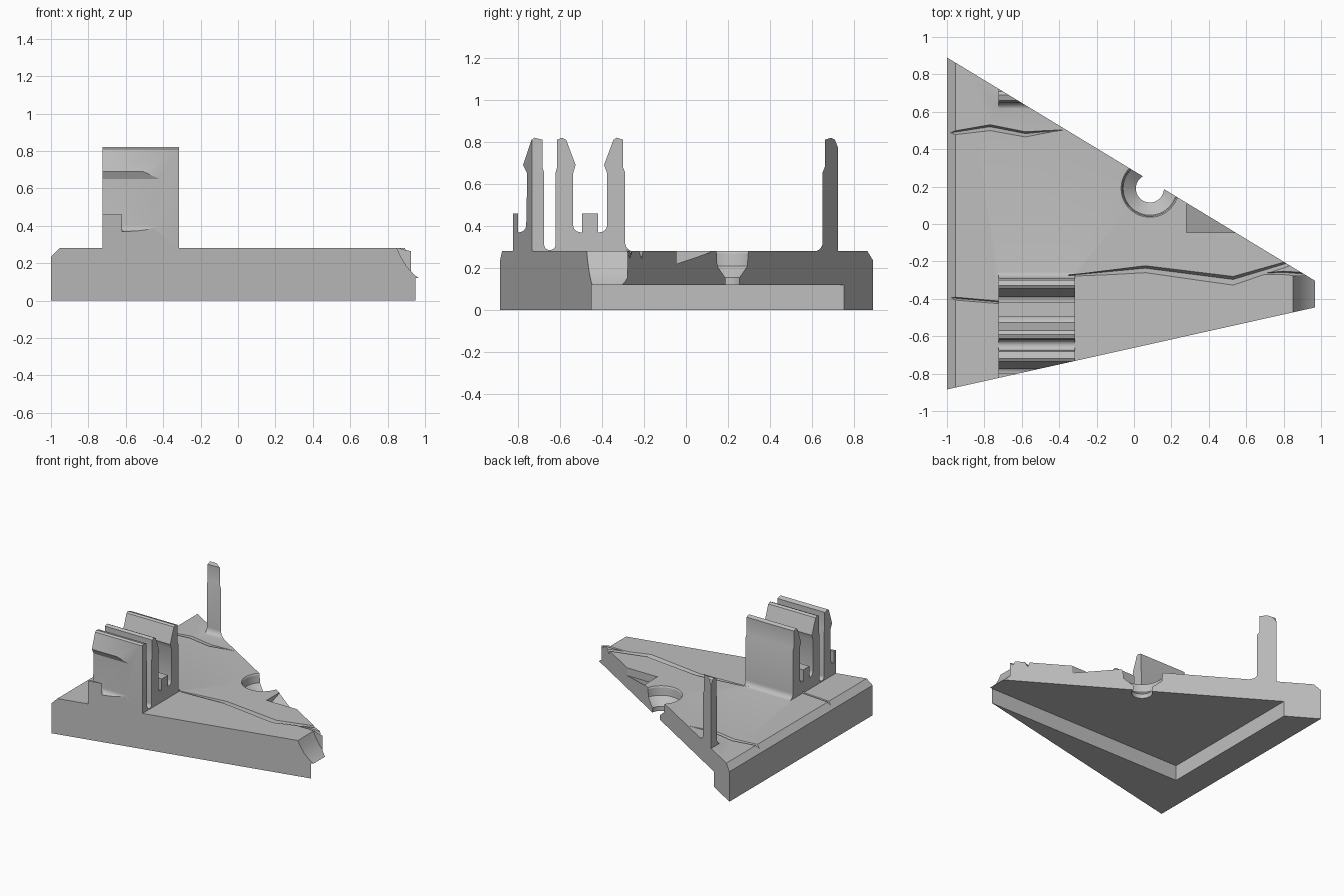
import bpy, bmesh, math

cube = bpy.data.objects.get("Cube")
if cube:
    bpy.data.objects.remove(cube, do_unlink=True)

TOP = 0.28

grey = bpy.data.materials.new("plain_grey")
grey.use_nodes = True
grey.diffuse_color = (0.52, 0.52, 0.52, 1)
grey.node_tree.nodes["Principled BSDF"].inputs["Base Color"].default_value = (0.52, 0.52, 0.52, 1)


def loft(name, rings):
    """Closed solid through a list of equal-length 3D rings."""
    bm = bmesh.new()
    vr = [[bm.verts.new(p) for p in ring] for ring in rings]
    n = len(vr[0])
    bm.faces.new(vr[0])
    bm.faces.new(vr[-1])
    for a, b in zip(vr, vr[1:]):
        for i in range(n):
            j = (i + 1) % n
            bm.faces.new((a[i], a[j], b[j], b[i]))
    bmesh.ops.recalc_face_normals(bm, faces=bm.faces)
    me = bpy.data.meshes.new(name)
    bm.to_mesh(me)
    bm.free()
    ob = bpy.data.objects.new(name, me)
    bpy.context.collection.objects.link(ob)
    me.materials.append(grey)
    return ob


def prism(name, profile, axis, lo, hi):
    """Extrude a 2D profile along x, y or z."""
    def place(p, t):
        return {"x": (t, p[0], p[1]), "y": (p[0], t, p[1]), "z": (p[0], p[1], t)}[axis]
    return loft(name, [[place(p, t) for p in profile] for t in (lo, hi)])


def combine(target, tool, op):
    mod = target.modifiers.new(op, "BOOLEAN")
    mod.operation = op
    mod.solver = "EXACT"
    mod.object = tool
    bpy.context.view_layer.objects.active = target
    bpy.ops.object.modifier_apply(modifier=mod.name)
    bpy.data.objects.remove(tool, do_unlink=True)


def arc(cy, cz, r, a0, a1, n=6):
    return [(cy + r * math.cos(math.radians(a0 + (a1 - a0) * i / n)),
             cz + r * math.sin(math.radians(a0 + (a1 - a0) * i / n))) for i in range(n + 1)]


# Slab with one chamfered edge, oversize until trimmed
body = prism("clip_plate", [(-1, 0), (1.2, 0), (1.2, TOP), (-0.955, TOP), (-1, 0.235)], "y", -1.2, 1.2)

# Snap clip bank: two ledges and three hooked fingers
bank = [(-0.95, 0.2), (-0.95, 0.46), (-0.8, 0.46), (-0.8, 0.37)]
bank += arc(-0.795, 0.405, 0.035, -90, 0)
bank += [(-0.755, 0.65), (-0.775, 0.69), (-0.735, 0.81), (-0.72, 0.82), (-0.683, 0.81), (-0.683, 0.68), (-0.675, 0.655)]
bank += arc(-0.6475, 0.313, 0.0275, 180, 360, 10)
bank += [(-0.62, 0.655), (-0.613, 0.68), (-0.613, 0.81), (-0.59, 0.82), (-0.57, 0.81), (-0.525, 0.69), (-0.537, 0.65)]
bank += arc(-0.502, 0.405, 0.035, 180, 270)
bank += [(-0.495, 0.37), (-0.495, 0.46), (-0.418, 0.46), (-0.418, 0.37)]
bank += arc(-0.41, 0.405, 0.035, -90, 0)
bank += [(-0.375, 0.65), (-0.39, 0.69), (-0.345, 0.81), (-0.33, 0.82), (-0.3, 0.81), (-0.3, 0.68), (-0.29, 0.655)]
bank += arc(-0.245, 0.323, 0.045, 180, 270)
bank += [(-0.245, 0.2)]
combine(body, prism("clip_bank", bank, "x", -0.725, -0.315), "UNION")

# Single hooked finger at the back
finger = [(0.605, 0.2)] + arc(0.605, 0.323, 0.045, -90, 0)
finger += [(0.65, 0.655), (0.66, 0.68), (0.66, 0.81), (0.69, 0.82), (0.708, 0.81), (0.745, 0.72), (0.735, 0.65), (0.725, 0.2)]
combine(body, prism("back_finger", finger, "x", -0.725, -0.315), "UNION")

# Underside pocket
combine(body, prism("pocket", [(-0.77, -0.45), (2, -0.45), (2, 2), (-0.77, 2)], "z", -0.1, 0.12), "DIFFERENCE")

# Countersunk screw hole
hole = [[(0.085 + r * math.cos(math.tau * i / 48), 0.19 + r * math.sin(math.tau * i / 48), z) for i in range(48)]
        for r, z in ((0.075, 0.05), (0.075, 0.155), (0.143, 0.21), (0.148, 0.27), (0.16, 0.29))]
combine(body, loft("screw_hole", hole), "DIFFERENCE")

# Concave scoop at the narrow end
scoop = [(0.83, 0.32), (0.85, TOP), (0.87, 0.235), (0.9, 0.185), (0.94, 0.14), (0.995, 0.1), (1.3, 0.1), (1.3, 0.4), (0.83, 0.4)]
combine(body, prism("scoop", scoop, "y", -1.3, -0.278), "DIFFERENCE")

# Sloping notch on the long cut side
combine(body, prism("ramp_notch", [(-0.045, 0.22), (0.16, 0.29), (-0.045, 0.4)], "x", 0.28, 1.1), "DIFFERENCE")

# Surface cracks: (x, y, half width)
cracks = [
    [(-1.05, 0.475, 0.012), (-0.95, 0.488, 0.014), (-0.77, 0.514, 0.02), (-0.58, 0.478, 0.018), (-0.38, 0.502, 0.002)],
    [(-0.35, -0.277, 0.006), (0.06, -0.243, 0.023), (0.53, -0.305, 0.028), (0.9, -0.19, 0.016)],
    [(0.6, -0.268, 0.002), (0.8, -0.262, 0.012), (0.99, -0.28, 0.02)],
    [(-1.05, -0.392, 0.012), (-0.7, -0.422, 0.01)],
]
for path in cracks:
    rings = [[(x, y - w, TOP + 0.01), (x, y + w, TOP + 0.01), (x, y + w * 0.3, TOP - 0.005 - w * 1.6)]
             for x, y, w in path]
    combine(body, loft("crack", rings), "DIFFERENCE")

# Trim everything to the wedge outline
outline = [(-1.1, -0.907), (0.995, -0.44), (0.982, -0.312), (-1.1, 0.951)]
combine(body, prism("outline", outline, "z", -0.2, 1.2), "INTERSECT")

bpy.ops.object.select_all(action="DESELECT")
body.select_set(True)
bpy.context.view_layer.objects.active = body
bpy.ops.object.shade_smooth_by_angle(angle=math.radians(25))
